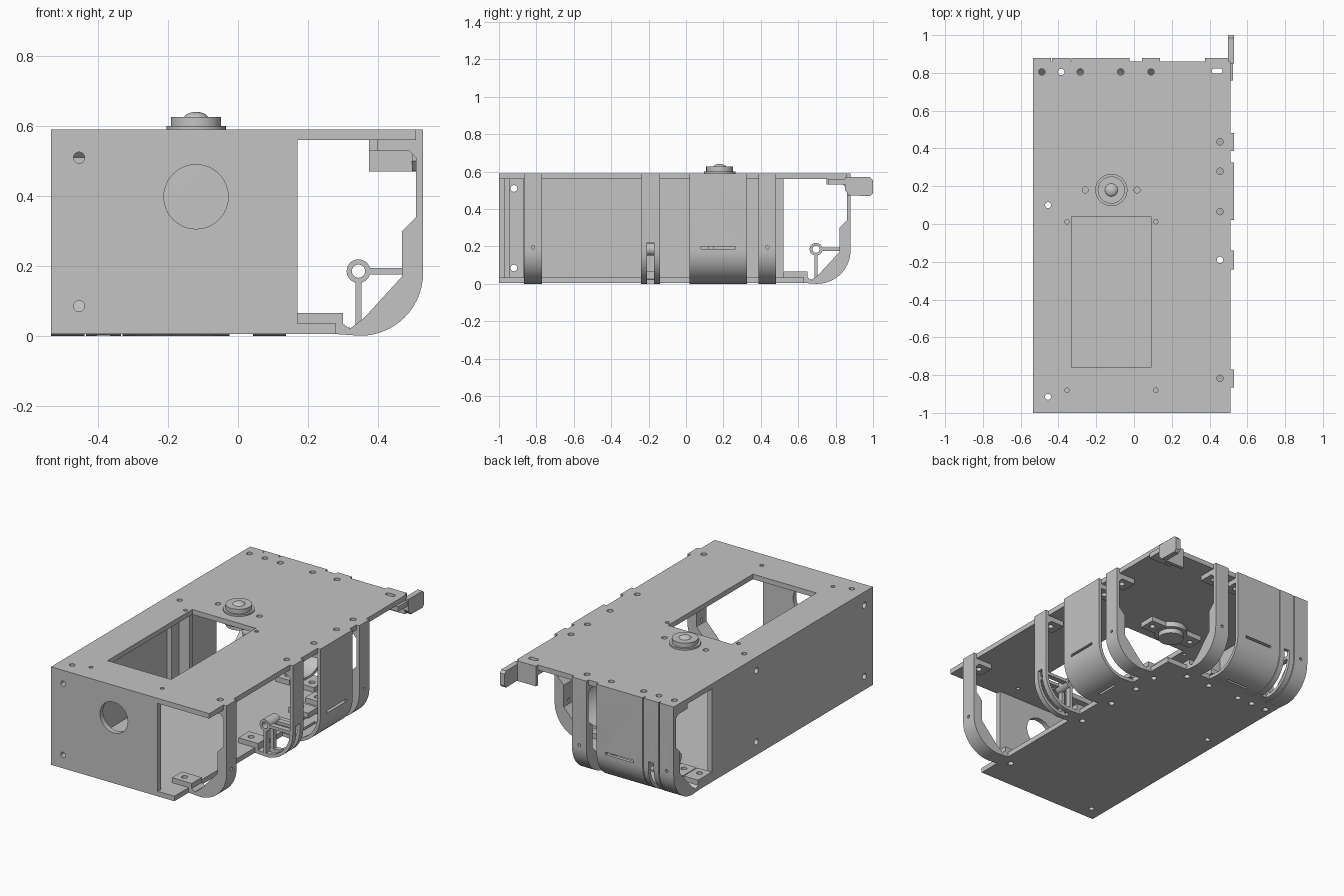
import bpy, bmesh, math

if "Cube" in bpy.data.objects:
    bpy.data.objects.remove(bpy.data.objects["Cube"])

grey = bpy.data.materials.new("plain_grey")
grey.diffuse_color = (0.55, 0.55, 0.55, 1)
grey.use_nodes = True
grey.node_tree.nodes["Principled BSDF"].inputs["Base Color"].default_value = grey.diffuse_color


def rect(a0, a1, b0, b1):
    return [(a0, b0), (a1, b0), (a1, b1), (a0, b1)]


def circle(a, b, r, n=24):
    return [(a + r * math.cos(2 * math.pi * i / n), b + r * math.sin(2 * math.pi * i / n)) for i in range(n)]


def arc(cx, cz, r, a0, a1, n=14):
    angles = [math.radians(a0 + (a1 - a0) * i / n) for i in range(n + 1)]
    return [(cx + r * math.cos(t), cz + r * math.sin(t)) for t in angles]


def prism_mesh(prisms):
    """Each prism is (axis, outline, start, end)."""
    bm = bmesh.new()
    for axis, pts, a, b in prisms:
        def place(p, w):
            return {'x': (w, p[0], p[1]), 'y': (p[0], w, p[1]), 'z': (p[0], p[1], w)}[axis]
        lo = [bm.verts.new(place(p, a)) for p in pts]
        hi = [bm.verts.new(place(p, b)) for p in pts]
        bm.faces.new(lo)
        bm.faces.new(hi)
        for i in range(len(pts)):
            j = (i + 1) % len(pts)
            bm.faces.new((lo[i], lo[j], hi[j], hi[i]))
    bmesh.ops.recalc_face_normals(bm, faces=bm.faces)
    me = bpy.data.meshes.new("mesh")
    bm.to_mesh(me)
    bm.free()
    return me


def part(name, prisms, cuts=()):
    ob = bpy.data.objects.new(name, prism_mesh(prisms))
    bpy.context.collection.objects.link(ob)
    ob.data.materials.append(grey)
    bpy.ops.object.select_all(action='DESELECT')
    bpy.context.view_layer.objects.active = ob
    ob.select_set(True)
    if cuts:
        cutter = bpy.data.objects.new("cutter", prism_mesh(cuts))
        bpy.context.collection.objects.link(cutter)
        cutter.hide_render = True
        mod = ob.modifiers.new("holes", 'BOOLEAN')
        mod.operation, mod.solver, mod.object = 'DIFFERENCE', 'EXACT', cutter
        bpy.ops.object.modifier_apply(modifier="holes")
        bpy.data.objects.remove(cutter)
    bpy.ops.object.shade_smooth_by_angle(angle=math.radians(30))
    return ob


def box(x0, x1, y0, y1, z0, z1):
    return ('z', rect(x0, x1, y0, y1), z0, z1)


# Rib outlines: distance outwards, height
OUTER = [(0.28, 0.005)] + arc(0.35, 0.18, 0.18, -90, 0) + [(0.53, 0.59), (0.51, 0.59)]
INNER = arc(0.35, 0.18, 0.16, 0, -90) + [(0.30, 0.025)]
TOP_TAB = [(0.51, 0.56), (0.40, 0.56), (0.40, 0.53), (0.49, 0.53), (0.51, 0.51)]
FOOT = [(0.30, 0.035), (0.30, 0.065), (0.17, 0.065), (0.17, 0.035), (0.28, 0.035)]
GUSSET = [(0.51, 0.34), (0.47, 0.30), (0.47, 0.17), (0.36, 0.05), (0.32, 0.02)]
NARROW = OUTER + TOP_TAB + GUSSET + FOOT
THIN = OUTER + TOP_TAB + INNER + FOOT
SHELL = OUTER + INNER + [(0.28, 0.025)]

plate_holes = {"top": [], "bottom": []}


def rib(side, kind, mid, half):
    """Ribs of the right side run along y, those of the back along x."""
    axis, out, shift = ('y', 'x', 0) if side == "right" else ('x', 'y', 0.35)

    def pr(pts, a, b):
        return (axis, [(u + shift, z) for u, z in pts], a, b)

    def upright(u, v, r, z0, z1):
        c = (u + shift, v) if axis == 'y' else (v, u + shift)
        return ('z', circle(*c, r), z0, z1)

    holes = [mid - 0.107, mid + 0.107] if kind == "wide" else [mid]
    cuts = []
    for v in holes:
        cuts += [upright(0.455, v, 0.017, 0.50, 0.65), upright(0.22, v, 0.017, -0.05, 0.1)]
        plate_holes["top"].append(upright(0.455, v, 0.017, 0.50, 0.65))
        plate_holes["bottom"].append(upright(0.22, v, 0.017, -0.05, 0.1))
    a, b = mid - half, mid + half
    name = f"{side}_{kind}_rib"
    if kind == "narrow":
        cuts.append((out, circle(mid, 0.195, 0.009, 12), 0.45 + shift, 0.6 + shift))
        part(name, [pr(NARROW, a, b)], cuts)
    elif kind == "slotted":
        cuts.append(pr(rect(0.33, 0.56, -0.02, 0.22), mid - 0.018, mid + 0.018))
        part(name, [pr(THIN, a, b)], cuts)
        # Pivot ring carried by two spokes
        part(f"{side}_pivot_ring", [pr(circle(0.345, 0.185, 0.034, 32), a, b)],
             [pr(circle(0.345, 0.185, 0.019, 24), a - 0.1, b + 0.1)])
        for c, d in ((a, mid - 0.018), (mid + 0.018, b)):
            part(f"{side}_pivot_spokes", [pr(rect(0.377, 0.515, 0.176, 0.194), c, d),
                                          pr(rect(0.336, 0.354, 0.01, 0.153), c, d)])
    else:
        slots = [pr(rect(0.48, 0.56, 0.185, 0.20), mid - 0.092, mid + 0.092),
                 pr(rect(0.335, 0.35, -0.03, 0.06), mid - 0.07, mid + 0.07)]
        e = 0.0455
        # Shell between the two end strips that carry the tabs
        part(name, [pr(SHELL, a, b)], slots)
        for v, cut_pair in zip(holes, (cuts[:2], cuts[2:])):
            part(f"{side}_wide_rib_top_tab",
                 [pr(TOP_TAB[:3] + [(0.511, 0.53)], v - e, v + e)], cut_pair[:1])
            part(f"{side}_wide_rib_foot", [pr(FOOT, v - e, v + e)], cut_pair[1:])


for kind, mid, half in (("narrow", -0.8175, 0.0475), ("slotted", -0.19, 0.05),
                        ("wide", 0.1725, 0.1525), ("narrow", 0.435, 0.0475)):
    rib("right", kind, mid, half)
for kind, mid, half in (("narrow", -0.4875, 0.0475), ("slotted", -0.385, 0.05),
                        ("wide", -0.1775, 0.1525), ("narrow", 0.09, 0.0475)):
    rib("back", kind, mid, half)

# Top plate with its window and screw holes
top_cuts = plate_holes["top"] + [box(-0.33, 0.09, -0.76, 0.04, 0.5, 0.7)]
top_cuts += [('z', circle(x, y, 0.012, 12), 0.5, 0.7) for x in (-0.355, 0.115) for y in (-0.88, 0.012)]
top_cuts += [('z', circle(x, 0.18, 0.016, 16), 0.5, 0.7) for x in (-0.258, 0.016)]
top_cuts += [('z', circle(-0.455, y, 0.016, 16), 0.5, 0.7) for y in (-0.915, 0.10)]
clip_slot = ('z', arc(0.455, 0.81, 0.014, -90, 90, 8) + arc(0.425, 0.81, 0.014, 90, 270, 8), 0.4, 0.7)
part("top_plate", [box(-0.535, 0.51, -1, 0.86, 0.56, 0.59)], top_cuts + [clip_slot])

# Bottom plate
part("bottom_plate", [box(-0.535, 0.28, -1, 0.63, 0.005, 0.035)],
     plate_holes["bottom"] + [('z', circle(-0.455, y, 0.016, 16), -0.1, 0.1) for y in (-0.915, 0.10)])

# Front panel with round opening
part("front_panel", [box(-0.535, 0.17, -1, -0.97, 0.035, 0.56)],
     [('y', circle(-0.12, 0.398, 0.092, 48), -1.1, -0.9)] +
     [('y', circle(-0.455, z, 0.016, 16), -1.1, -0.9) for z in (0.085, 0.51)])

# Left wall
wall_holes = [('x', circle(y, z, 0.018, 16), -0.6, -0.45) for y in (-0.92, 0.10) for z in (0.085, 0.51)]
part("left_wall", [box(-0.535, -0.505, -0.97, 0.52, 0.035, 0.56)], wall_holes)

# Angle posts joining wall and plates
for y0, leg in ((-0.97, -0.97), (0.05, 0.12)):
    y1 = y0 + 0.10
    mid_y = y0 + 0.05
    part("angle_post", [box(-0.505, -0.475, y0, y1, 0.035, 0.56)],
         [('x', circle(mid_y, z, 0.018, 16), -0.6, -0.4) for z in (0.085, 0.51)])
    part("angle_post_leg", [box(-0.475, -0.405, leg, leg + 0.03, 0.035, 0.56)],
         [('y', circle(-0.455, z, 0.016, 16), leg - 0.1, leg + 0.1) for z in (0.085, 0.51)])

# Push button on the top and its holder below
for name, r, z0, z1 in (("button_flange", 0.085, 0.59, 0.60), ("button_body", 0.072, 0.60, 0.627),
                        ("button_neck", 0.07, 0.50, 0.59)):
    part(name, [('z', circle(-0.12, 0.18, r, 48), z0, z1)])
bpy.ops.mesh.primitive_uv_sphere_add(segments=32, ring_count=16, radius=1, location=(-0.12, 0.18, 0.62))
dome = bpy.context.object
dome.name = "button_dome"
dome.scale = (0.036, 0.036, 0.021)
dome.data.materials.append(grey)
bpy.ops.object.shade_smooth()
part("button_holder", [box(-0.30, 0.058, 0.13, 0.23, 0.53, 0.56)],
     [('z', circle(-0.12, 0.18, 0.071, 32), 0.4, 0.7)] +
     [('z', circle(x, 0.18, 0.016, 16), 0.4, 0.7) for x in (-0.258, 0.016)])
part("button_holder_ring", [('z', circle(-0.12, 0.18, 0.092, 48), 0.528, 0.56)],
     [('z', circle(-0.12, 0.18, 0.071, 48), 0.4, 0.7)])

# Corner clip with its protruding hook
part("clip_tab", [box(0.375, 0.525, 0.76, 0.86, 0.53, 0.56)], [clip_slot])
part("clip_web", [box(0.375, 0.50, 0.86, 0.88, 0.47, 0.59)])
part("clip_hook", [('x', [(0.85, 0.50), (0.875, 0.472), (0.985, 0.47), (1.0, 0.485),
                          (1.0, 0.555), (0.985, 0.57), (0.85, 0.57)], 0.498, 0.53)])
